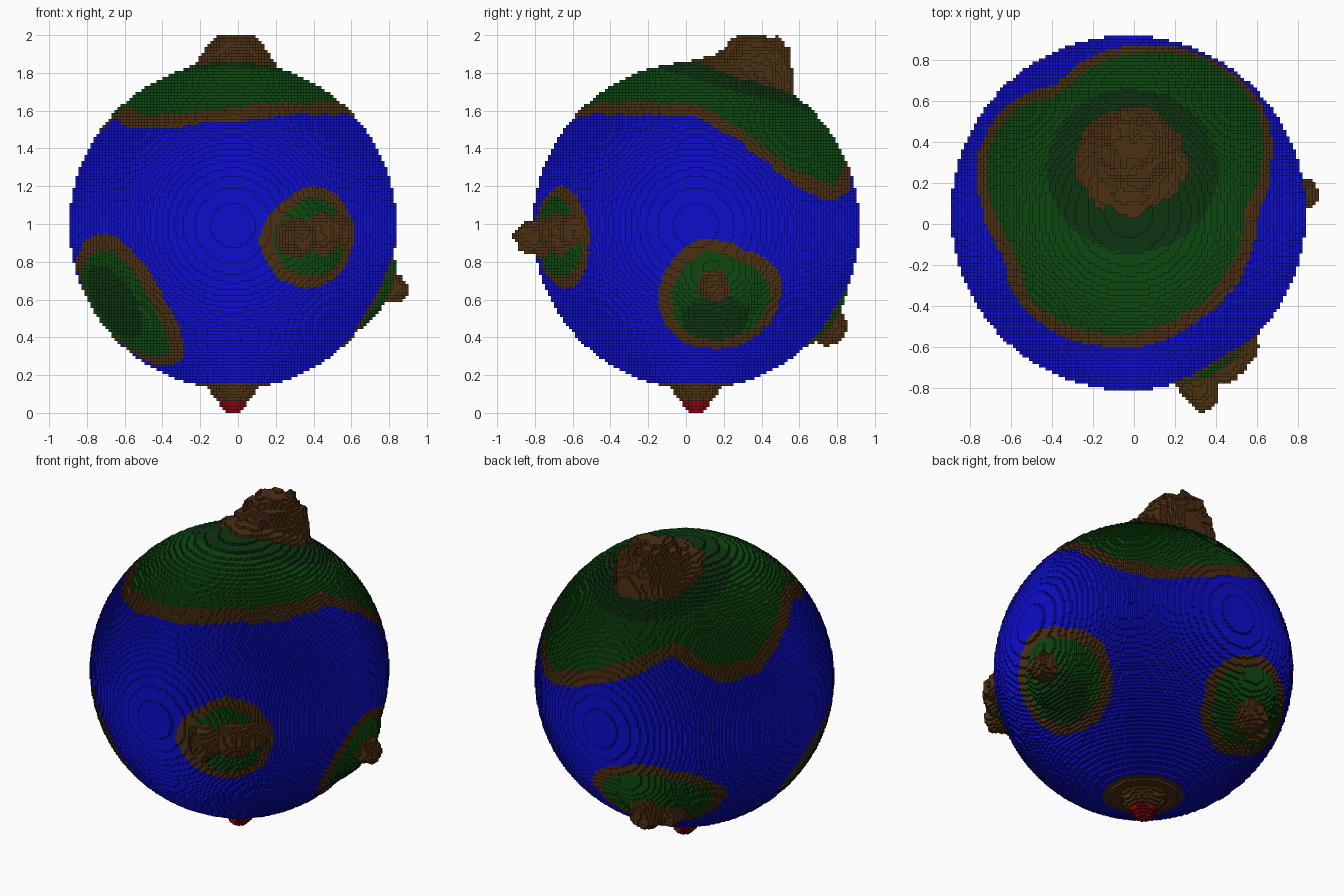
import bpy
import math
from mathutils import Vector, noise

if "Cube" in bpy.data.objects:
    bpy.data.objects.remove(bpy.data.objects["Cube"])

S = 2 / 126                                # voxel size
C = Vector((-0.027, 0.054, 62.5 * S))      # planet centre
R = 54.5                                   # planet radius in voxels
R2 = R * R
HALF = Vector((0.5, 0.5, 0.5))


def material(name, *rgb):
    m = bpy.data.materials.new(name)
    m.diffuse_color = (*rgb, 1)
    m.use_nodes = True
    m.node_tree.nodes["Principled BSDF"].inputs["Base Color"].default_value = m.diffuse_color
    return m


OCEAN = material("ocean blue", 0.004, 0.004, 0.6)
EARTH = material("earth brown", 0.073, 0.029, 0.006)
GRASS = material("grass green", 0.004, 0.066, 0.005)
FOREST = material("forest green", 0.004, 0.035, 0.006)
LAVA = material("lava red", 0.22, 0.002, 0.005)


def direction(lon, lat):
    a, b = math.radians(lon), math.radians(lat)
    return Vector((math.cos(a) * math.cos(b), math.sin(a) * math.cos(b), math.sin(b)))


def angle(a, b):
    return math.degrees(math.acos(max(-1, min(1, a.dot(b)))))


# Voxels just under the sphere surface
cells = {}
span = range(-55, 56)
for i in span:
    for j in span:
        for k in span:
            if R2 - 250 < i * i + j * j + k * k <= R2:
                cells[i, j, k] = None


def bump(name, lon, lat, rad, height, power):
    """Raise voxels in a cone of angular radius rad; unnamed bumps are plain raised land."""
    c, h = direction(lon, lat), height / S
    rough = bool(name) and power > 1
    mid = c * (R + h / 2)
    ext = R * math.sin(math.radians(rad)) * 1.25 + h / 2 + 2
    rx, ry, rz = [range(int(v - ext), int(v + ext) + 1) for v in mid]
    for i in rx:
        for j in ry:
            for k in rz:
                d2 = i * i + j * j + k * k
                if d2 <= R2 or abs(k - 0.5) > 63:
                    continue
                p = Vector((i, j, k))
                t = angle(p.normalized(), c) / rad
                if rough:
                    t *= 1 + 0.12 * noise.noise(p * 0.2)
                if t >= 1:
                    continue
                top = h * (1 - t ** power)
                if rough:
                    top *= 1 + 0.22 * noise.noise(p * 0.27)
                if math.sqrt(d2) < R + top:
                    if name:
                        hot = name == "south_volcano" and k < -58
                        cells[i, j, k] = (name, LAVA if hot else EARTH)
                    else:
                        cells.setdefault((i, j, k), None)


lands = []


def land(name, lon, lat, outline, beach, forest=None, height=0):
    """Land patch: outline is the coast's angular radius at even steps of azimuth from east."""
    c, a = direction(lon, lat), math.radians(lon)
    east = Vector((-math.sin(a), math.cos(a), 0))
    wood = (direction(*forest[:2]), forest[2]) if forest else None
    lands.append((name, c, east, c.cross(east), outline, beach, wood))
    if height:
        bump(None, lon, lat, 15, height, 4)


# Continents and islands
land("north_continent", -90, 90,
     [47, 60, 77, 82, 75, 67, 57, 68, 66, 55, 49, 54, 53, 51, 49, 47, 47, 47],
     6.5, (85, 74, 29))
land("front_island", -61, -4.5, [19.5, 19, 17, 19.5, 18, 18.5], 4.5, None, 0.026)
land("right_island", 9.4, -24.5, [24, 17.5, 21, 21.5, 25, 25], 5, (8.4, -36, 12), 0.036)
land("left_island", 210, -30, [28, 29, 24, 27, 27, 32], 6, (211, -29, 15))
land("back_island", 110, -32, [30, 20, 20, 26, 23, 20], 5, None, 0.036)
land("south_land", 0, -90, [16], 20)

# Mountains and volcano
bump("north_mountain", 88, 72.4, 19, 0.035, 6)
bump("north_mountain", 87, 69, 15.5, 0.212, 2)
bump("front_mountain", -68, -4, 7, 0.185, 2)
bump("front_mountain", -57, -3, 8, 0.1, 3)
bump("front_mountain", -50, -2, 6, 0.07, 3)
bump("right_mountain", 6.5, -21.5, 6, 0.125, 3)
bump("back_mountain", 108, -36, 7.5, 0.14, 3)
bump("back_mountain", 118, -38, 6, 0.09, 3)
bump("south_volcano", 0, -90, 9, 0.16, 1)


def classify(d):
    """Part and colour of the ground in a direction."""
    for name, c, e, n, outline, beach, wood in lands:
        a = angle(d, c)
        if a > 86:
            continue
        # coast radius, blended between the outline steps
        steps = len(outline)
        f = (math.atan2(d.dot(n), d.dot(e)) / math.tau % 1) * steps
        i = int(f)
        r0, r1 = outline[i % steps], outline[(i + 1) % steps]
        inland = r0 + (r1 - r0) * (f - i) + 0.8 * noise.noise(d * 9) - a
        if inland < 0:
            continue
        if inland < beach + 1.2 * noise.noise(d * 6):
            return name, EARTH
        if wood and angle(d, wood[0]) < wood[1]:
            return name, FOREST
        return name, GRASS
    return "ocean", OCEAN


# The six sides of a voxel: normal and corner loop
sides = []
for axis in range(3):
    for s in (0, 1):
        n = [0, 0, 0]
        n[axis] = 2 * s - 1
        loop = []
        for a, b in ((0, 0), (1, 0), (1, 1), (0, 1)):
            q = [s, s, s]
            q[(axis + 1) % 3], q[(axis + 2) % 3] = a, b
            loop.append(tuple(q))
        sides.append((n, loop if s else loop[::-1]))

# Exposed voxel faces, gathered per part
parts = {}
for (i, j, k), tag in cells.items():
    for n, loop in sides:
        x, y, z = i + n[0], j + n[1], k + n[2]
        if (x, y, z) in cells or x * x + y * y + z * z <= R2:
            continue
        if tag is None:
            tag = classify(Vector((i, j, k)).normalized())
        verts, faces, cols = parts.setdefault(tag[0], ({}, [], []))
        faces.append([verts.setdefault((i + a, j + b, k + c), len(verts)) for a, b, c in loop])
        cols.append(tag[1])

# One flat-shaded mesh object for each part
for name, (verts, faces, cols) in parts.items():
    me = bpy.data.meshes.new(name)
    me.from_pydata([C + (Vector(v) - HALF) * S for v in verts], [], faces)
    used = []
    for m in cols:
        if m not in used:
            used.append(m)
            me.materials.append(m)
    me.polygons.foreach_set("material_index", [used.index(m) for m in cols])
    me.update()
    bpy.context.collection.objects.link(bpy.data.objects.new(name, me))
